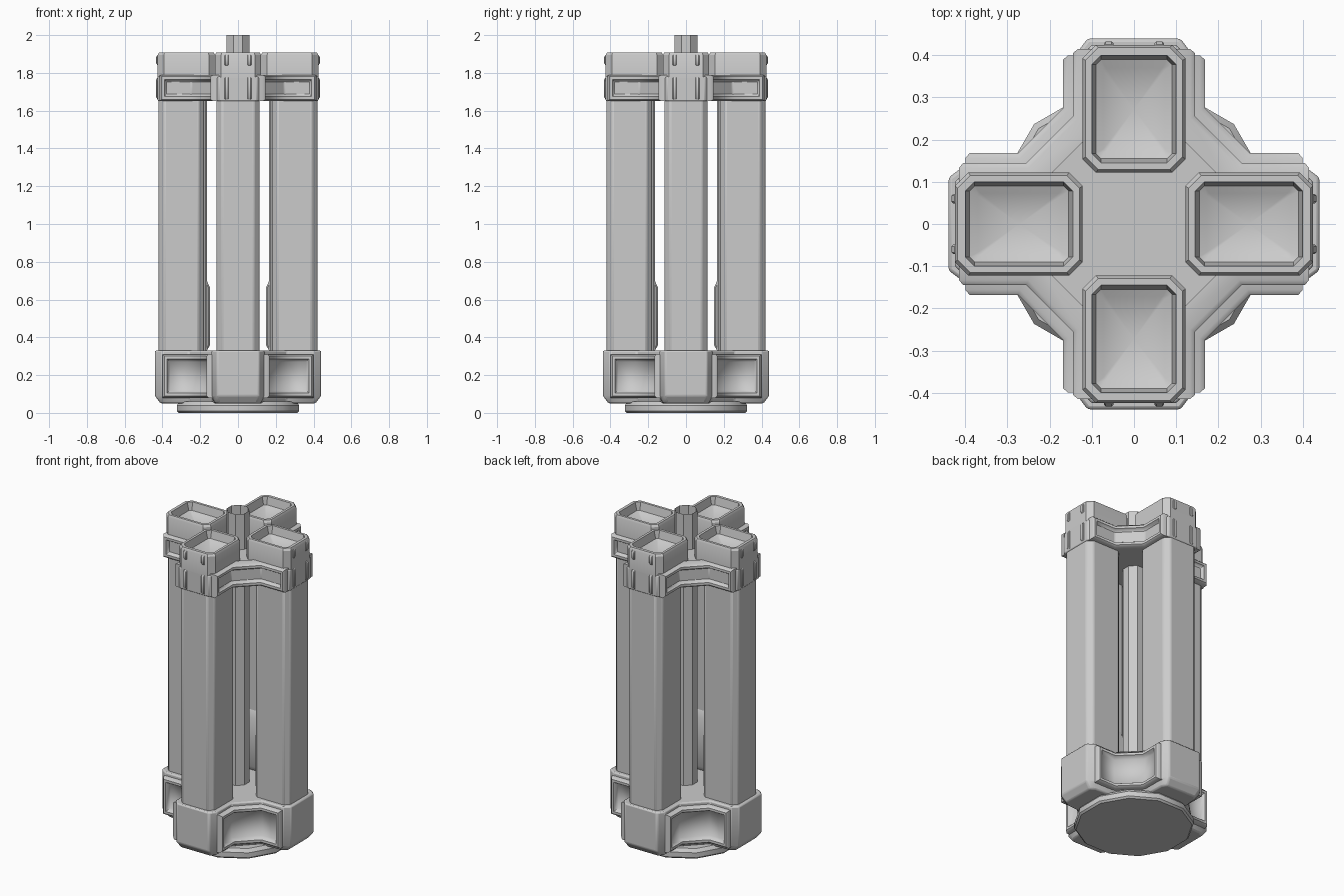
import bpy, bmesh, math
from mathutils import Matrix, Vector

cube = bpy.data.objects.get("Cube")
if cube:
    bpy.data.objects.remove(cube)

grey = bpy.data.materials.new("plain_grey")
grey.use_nodes = True
grey.diffuse_color = (0.6, 0.6, 0.6, 1)
grey.node_tree.nodes["Principled BSDF"].inputs["Base Color"].default_value = (0.6, 0.6, 0.6, 1)


def loft(name, rings, top=True, peak=None, bevel=0, angle=35):
    """Skin a list of closed rings, capping the ends or closing on a peak."""
    bm = bmesh.new()
    loops = [[bm.verts.new(p) for p in ring] for ring in rings]
    n = len(loops[0])
    for a, b in zip(loops, loops[1:]):
        for i in range(n):
            j = (i + 1) % n
            bm.faces.new((a[i], a[j], b[j], b[i]))
    bm.faces.new(loops[0][::-1])
    if peak:
        tip = bm.verts.new(peak)
        for i in range(n):
            bm.faces.new((loops[-1][i], loops[-1][(i + 1) % n], tip))
    elif top:
        bm.faces.new(loops[-1])
    bmesh.ops.recalc_face_normals(bm, faces=bm.faces)
    mesh = bpy.data.meshes.new(name)
    bm.to_mesh(mesh)
    bm.free()
    mesh.materials.append(grey)
    ob = bpy.data.objects.new(name, mesh)
    bpy.context.collection.objects.link(ob)
    bpy.ops.object.select_all(action="DESELECT")
    ob.select_set(True)
    bpy.context.view_layer.objects.active = ob
    bpy.ops.object.shade_smooth_by_angle(angle=math.radians(angle))
    if bevel:
        mod = ob.modifiers.new("soft_edges", "BEVEL")
        mod.width, mod.segments, mod.limit_method = bevel, 2, "ANGLE"
        mod.angle_limit = math.radians(35)
    return ob


def four(ob):
    """Repeat a part on the other three sides."""
    name = ob.name
    for k, side in enumerate(("left", "back", "right"), 1):
        copy = ob.copy()
        copy.name = f"{name}_{side}"
        copy.matrix_world = Matrix.Rotation(k * math.pi / 2, 4, "Z")
        bpy.context.collection.objects.link(copy)
    ob.name = name + "_front"


def rect(w, y0, y1, c, z):
    """Rectangle of half width w with cut corners."""
    return [(-w + c, y0, z), (w - c, y0, z), (w, y0 + c, z), (w, y1 - c, z),
            (w - c, y1, z), (-w + c, y1, z), (-w, y1 - c, z), (-w, y0 + c, z)]


def cross(quarter, z):
    """Cross outline from one quarter turned four times."""
    return [Matrix.Rotation(-k * math.pi / 2, 3, "Z") @ Vector((x, y, z))
            for k in range(4) for x, y in quarter]


def circle(r, n, z):
    return [(r * math.cos((i + .5) * math.tau / n), r * math.sin((i + .5) * math.tau / n), z)
            for i in range(n)]


def bracket(name, reach, side, bend, z0, z1):
    """V-shaped pad in the corner between two arms, with a sunken panel."""
    rings = []
    for shrink, depth in ((0, .06), (0, .012), (.01, 0), (.025, 0), (.04, .025)):
        a = (side - depth, reach - shrink)
        b = (side - depth, bend - depth * .41)
        path = [a, b, b[::-1], a[::-1]]
        rings.append([(x, y, z0 + shrink) for x, y in path]
                     + [(x, y, z1 - shrink) for x, y in path[::-1]])
    ob = loft(name, rings, top=False, angle=48)
    # sunken panel floor, in three strips
    bm = bmesh.new()
    bm.from_mesh(ob.data)
    bm.verts.ensure_lookup_table()
    v = bm.verts[-8:]
    for i in range(3):
        bm.faces.new((v[i], v[i + 1], v[6 - i], v[7 - i])).smooth = True
    bmesh.ops.recalc_face_normals(bm, faces=bm.faces)
    bm.to_mesh(ob.data)
    bm.free()
    four(ob)


# foot disc
loft("foot_disc", [circle(.325, 12, 0), circle(.335, 12, .01),
                   circle(.335, 12, .04), circle(.32, 12, .06)])

# base with four arms
arms = [(.11, .44), (.14, .40), (.14, .26), (.26, .14), (.40, .14), (.44, .11)]
arms_low = [(.10, .41), (.12, .38), (.13, .25), (.25, .13), (.38, .12), (.41, .10)]
loft("base", [cross(arms_low, .05), cross(arms, .09), cross(arms, .33)], bevel=.008)
bracket("base_pad", .40, .168, .275, .08, .31)

# long tubes with an inner rib and a thicker lower rib
four(loft("tube", [rect(.115, -.42, -.18, .03, z) for z in (.32, 1.66)], bevel=.008))
four(loft("tube_rib", [rect(.06, -.20, -.165, .008, z) for z in (.32, 1.66)]))
four(loft("lower_rib", [rect(.05, -.20, -.165, .008, .33), rect(.05, -.20, -.147, .008, .36),
                        rect(.05, -.20, -.147, .008, .66), rect(.05, -.20, -.165, .008, .70)]))

# upper hub
hub = [(.10, .425), (.125, .40), (.125, .245), (.245, .125), (.40, .125), (.425, .10)]
loft("upper_hub", [cross(hub, 1.65), cross(hub, 1.78)], bevel=.006)
bracket("upper_pad", .415, .145, .255, 1.65, 1.79)

# open cups with a stepped, sunken bowl
four(loft("cup", [rect(.122, -.425, -.122, .032, 1.76), rect(.122, -.425, -.122, .032, 1.895),
                  rect(.115, -.418, -.129, .03, 1.908), rect(.10, -.40, -.145, .022, 1.908),
                  rect(.09, -.39, -.155, .012, 1.86), rect(.073, -.37, -.172, .006, 1.85)],
          peak=(0, -.272, 1.80), angle=30))

# small raised ribs on the cup ends
for level, z0, z1 in (("upper", 1.84, 1.895), ("lower", 1.66, 1.775)):
    for side, x in (("a", -.06), ("b", .06)):
        steps = ((z0, .002), (z0 + .01, .009), (z1 - .01, .009), (z1, .002))
        rings = [[(px + x, py, pz) for px, py, pz in rect(.011, -.424 - d, -.41, .004, z)]
                 for z, d in steps]
        four(loft(f"{level}_end_rib_{side}", rings))

# central pole, open at the top
loft("central_pole", [circle(.065, 8, .3), circle(.065, 8, 2)], top=False, angle=30)
